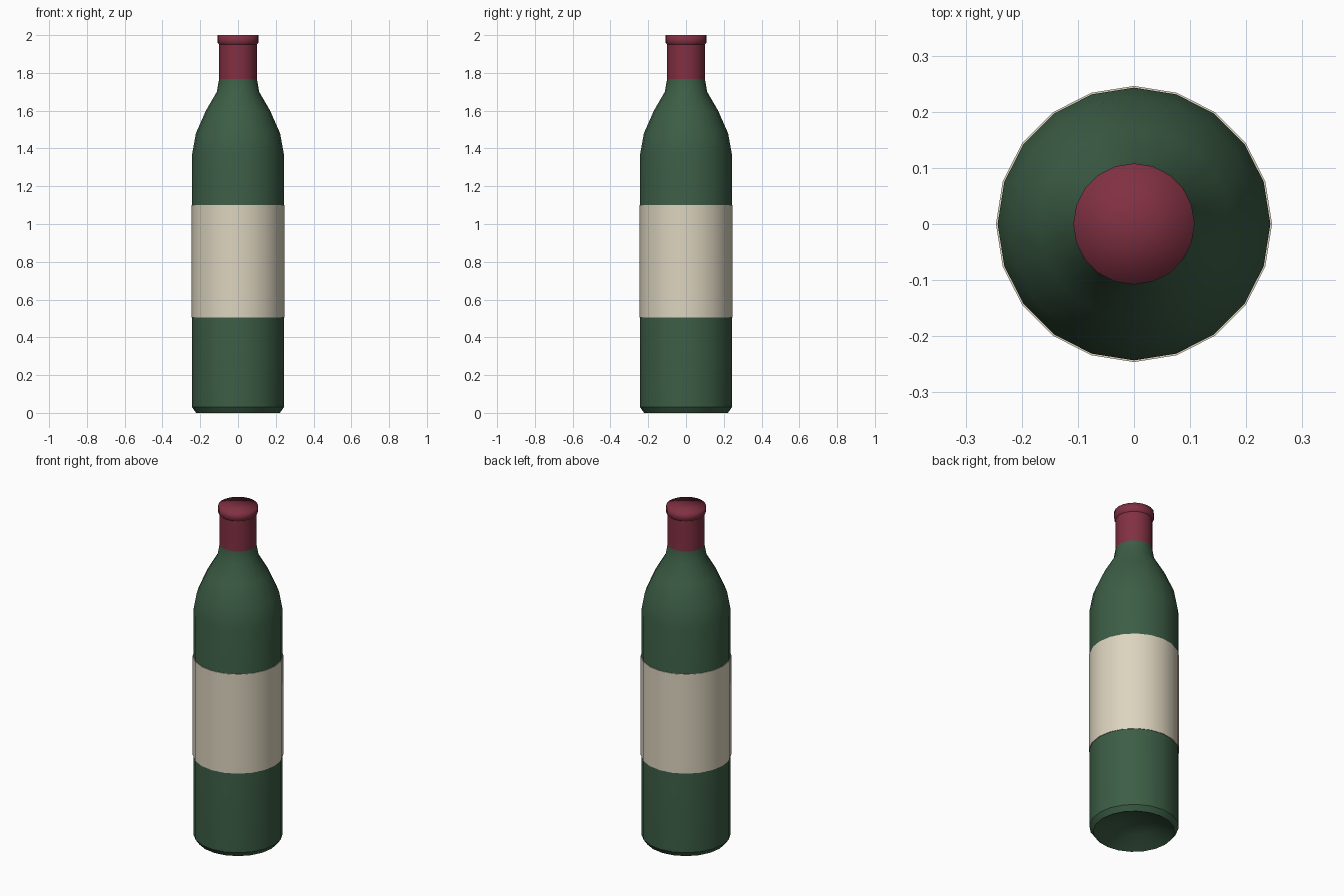
import bpy, bmesh, math

if "Cube" in bpy.data.objects:
    bpy.data.objects.remove(bpy.data.objects["Cube"])

SIDES = 20


def material(name, rgb):
    mat = bpy.data.materials.new(name)
    mat.diffuse_color = (*rgb, 1)
    mat.use_nodes = True
    mat.node_tree.nodes["Principled BSDF"].inputs["Base Color"].default_value = mat.diffuse_color
    return mat


def lathe(name, profile, mat, angle=30):
    """Spin a (radius, z) profile round the z axis; radius 0 becomes a pole."""
    bm = bmesh.new()
    rings = []
    for r, z in profile:
        if r == 0:
            rings.append([bm.verts.new((0, 0, z))] * SIDES)
        else:
            rings.append([bm.verts.new((r * math.cos(2 * math.pi * i / SIDES),
                                        r * math.sin(2 * math.pi * i / SIDES), z))
                          for i in range(SIDES)])
    for a, b in zip(rings, rings[1:]):
        for i in range(SIDES):
            j = (i + 1) % SIDES
            bm.faces.new(dict.fromkeys((a[i], a[j], b[j], b[i])))
    mesh = bpy.data.meshes.new(name)
    bm.to_mesh(mesh)
    bm.free()
    mesh.materials.append(mat)
    obj = bpy.data.objects.new(name, mesh)
    bpy.context.collection.objects.link(obj)
    bpy.ops.object.select_all(action='DESELECT')
    obj.select_set(True)
    bpy.context.view_layer.objects.active = obj
    bpy.ops.object.shade_smooth_by_angle(angle=math.radians(angle))
    return obj


glass = material("green_glass", (0.045, 0.11, 0.06))
paper = material("cream_paper", (0.72, 0.66, 0.52))
foil = material("red_foil", (0.22, 0.03, 0.055))

# Glass body with hollowed base, tapered shoulder and neck
lathe("bottle_body", [(0, 0.08), (0.12, 0.05), (0.222, 0), (0.243, 0.03), (0.243, 1.37),
                      (0.223, 1.48), (0.17, 1.60), (0.112, 1.70), (0.098, 1.78),
                      (0.096, 1.96)], glass)

# Paper label wrapped round the body
lathe("label", [(0.243, 0.505), (0.246, 0.505), (0.246, 1.10), (0.243, 1.10)], paper)

# Foil sleeve on the neck
lathe("foil_sleeve", [(0.096, 1.765), (0.10, 1.765), (0.10, 1.96)], foil)

# Foil lip, softly shaded over its top edge
lathe("foil_lip", [(0.10, 1.95), (0.108, 1.96), (0.108, 2.0), (0, 2.0)], foil, 100)
